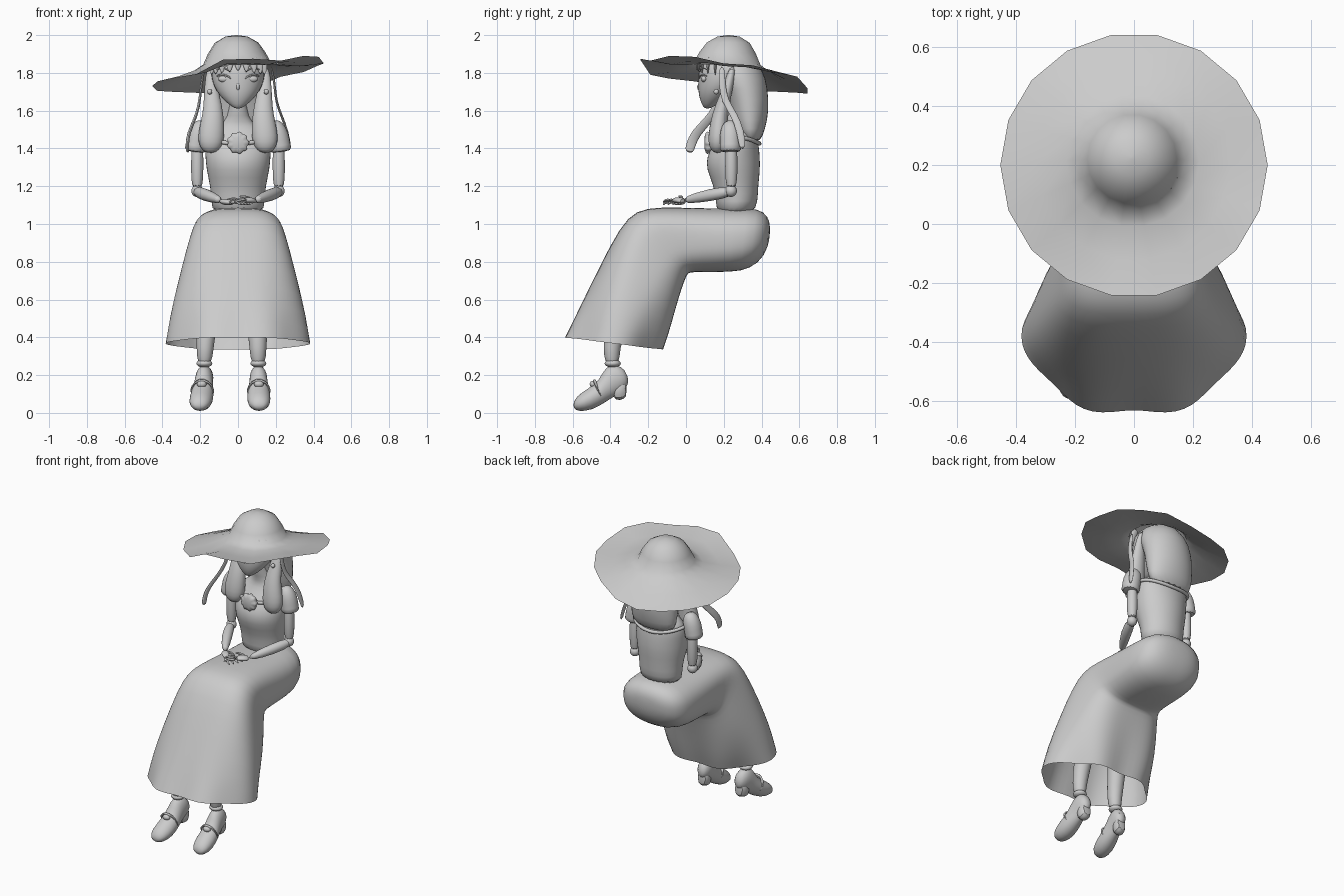
import bpy
import bmesh
import math
from mathutils import Vector

default_cube = bpy.data.objects.get("Cube")
if default_cube:
    bpy.data.objects.remove(default_cube, do_unlink=True)

# one plain grey for the whole figure
grey = bpy.data.materials.new("plain_grey")
grey.use_nodes = True
grey_colour = (0.6, 0.6, 0.6, 1)
grey.diffuse_color = grey_colour
grey.node_tree.nodes["Principled BSDF"].inputs["Base Color"].default_value = grey_colour


def finish(name, bm, smooth=1, angle=60):
    bmesh.ops.recalc_face_normals(bm, faces=bm.faces)
    mesh = bpy.data.meshes.new(name)
    bm.to_mesh(mesh)
    bm.free()
    mesh.materials.append(grey)
    obj = bpy.data.objects.new(name, mesh)
    bpy.context.collection.objects.link(obj)
    if smooth:
        modifier = obj.modifiers.new("rounding", 'SUBSURF')
        modifier.levels = modifier.render_levels = smooth
    bpy.ops.object.select_all(action='DESELECT')
    obj.select_set(True)
    bpy.context.view_layer.objects.active = obj
    bpy.ops.object.shade_smooth_by_angle(angle=math.radians(angle))


def skin(name, rings, caps=(True, True), closed=False, smooth=1):
    """Join rings of points into one surface."""
    bm = bmesh.new()
    rows = [[bm.verts.new(p) for p in ring] for ring in rings]
    count = len(rows[0])
    pairs = list(zip(rows, rows[1:]))
    if closed:
        pairs.append((rows[-1], rows[0]))
    for low, high in pairs:
        for i in range(count):
            j = (i + 1) % count
            bm.faces.new((low[i], low[j], high[j], high[i]))
    if caps[0] and not closed:
        bm.faces.new(rows[0])
    if caps[1] and not closed:
        bm.faces.new(rows[-1])
    finish(name, bm, smooth)


def oval(centre, u, v, sides, power=1):
    points = []
    for i in range(sides):
        a = math.tau * i / sides
        c, s = math.cos(a), math.sin(a)
        points.append(Vector(centre) + u * math.copysign(abs(c) ** power, c)
                      + v * math.copysign(abs(s) ** power, s))
    return points


def column(name, levels, sides=16):
    """Upright form from (z, y centre, half width, half depth)."""
    skin(name, [oval((0, y, z), Vector((w, 0, 0)), Vector((0, d, 0)), sides)
                for z, y, w, d in levels])


def limb(name, stations, flat=1, sides=10, closed=False, smooth=1):
    """Tube through (x, y, z, radius); flat scales its second axis."""
    points = [Vector(s[:3]) for s in stations]
    last = len(points) - 1
    rings = []
    for i, p in enumerate(points):
        if closed:
            d = points[(i + 1) % len(points)] - points[i - 1]
            side = Vector((0, 0, 1))
        else:
            d = points[min(i + 1, last)] - points[max(i - 1, 0)]
            side = Vector((0, 1, 0)).cross(d).normalized()
        across = d.cross(side).normalized()
        r = stations[i][3]
        rings.append(oval(p, side * r, across * r * flat, sides))
    skin(name, rings, closed=closed, smooth=smooth)


def profile_loft(name, sections, place, sides=20, caps=(True, True)):
    """Form from (top y, top z, bottom y, bottom z, half width, roundness)."""
    rings = []
    for ty, tz, by, bz, w, power in sections:
        top, bottom = Vector((0, ty, tz)), Vector((0, by, bz))
        ring = oval((top + bottom) / 2, Vector((w, 0, 0)), (top - bottom) / 2, sides, power)
        rings.append([place(p) for p in ring])
    skin(name, rings, caps)


def ball(name, centre, radii):
    bm = bmesh.new()
    bmesh.ops.create_uvsphere(bm, u_segments=14, v_segments=10, radius=1)
    for v in bm.verts:
        v.co = Vector(centre) + Vector(a * b for a, b in zip(v.co, radii))
    finish(name, bm, 0)


# sun hat: domed crown flowing into a floppy brim with an uneven rim
rim_lift = (.06, .05, .015, -.01, -.07, -.1, -.095, -.09, -.085,
            -.06, -.035, -.02, 0, .08, .085, .075, .1, .095)
hat_rings = []
for r, z in ((.005, 2), (.06, 1.992), (.115, 1.96), (.152, 1.905), (.178, 1.85),
             (.225, 1.825), (.33, 1.802), (.449, 1.79)):
    tilt = max(0, min(1, (r - .1) / .3))
    ring = []
    for i, rim in enumerate(rim_lift):
        a = math.tau * i / len(rim_lift)
        ring.append((r * math.cos(a) * (1 + .012 * tilt) - .008 * (1 - tilt),
                     .225 - .025 * tilt + r * math.sin(a), z + tilt * r / .449 * rim))
    hat_rings.append(ring)
skin("sun_hat", hat_rings, (True, False), smooth=0)

# head and face
column("head", [(1.61, .112, .014, .012), (1.632, .125, .05, .042), (1.68, .15, .1, .085),
                (1.73, .18, .132, .118), (1.78, .2, .145, .138), (1.84, .21, .145, .144),
                (1.9, .21, .1, .1)])
limb("nose", [(0, .085, 1.765, .007), (0, .06, 1.722, .012), (0, .075, 1.705, .006)], sides=6)
ball("mouth", (0, .081, 1.668), (.018, .007, .004))

# hair: back mass and pointed fringe
column("back_hair", [(1.92, .23, .08, .09), (1.82, .26, .165, .155), (1.72, .32, .17, .115),
                     (1.6, .335, .17, .108), (1.5, .34, .165, .08), (1.43, .345, .145, .05)])
for i in range(9):
    a = math.radians(-160 + i * 17.5)
    c, s = math.cos(a), math.sin(a)
    limb("fringe_lock", [(.12 * c, .2 + .12 * s, 1.9, .028),
                         (.148 * c, .205 + .148 * s, 1.855, .03),
                         (.15 * c, .205 + .146 * s, 1.808 - .025 * abs(c), .004)], .4, 6)

# bodice, chest and neck
column("torso", [(1.05, .26, .14, .1), (1.12, .27, .142, .112), (1.2, .265, .148, .118),
                 (1.29, .25, .17, .145), (1.36, .25, .175, .142), (1.42, .265, .178, .122),
                 (1.48, .28, .165, .09), (1.52, .275, .1, .065), (1.56, .26, .052, .052),
                 (1.68, .22, .045, .045)], sides=20)
band = []
for i in range(24):
    a = math.tau * i / 24
    band.append((.182 * math.cos(a), .265 + .125 * math.sin(a),
                 1.425 + .035 * math.cos(a) ** 2, .012))
limb("neckline_band", band, closed=True, sides=8)

# scalloped brooch
brooch = []
for y, size in ((.135, .05), (.112, .056), (.105, .05), (.098, .03)):
    brooch.append([(size * (1 + .07 * math.cos(9 * a)) * math.cos(a), y,
                    1.43 + size * (1 + .07 * math.cos(9 * a)) * math.sin(a))
                   for a in (math.tau * i / 36 for i in range(36))])
skin("brooch", brooch, smooth=0)


def hem_wave(p):
    """Folds grow toward the hem."""
    fold = max(0, (.72 - p.z) / .37) * .06
    a = math.atan2(p.y + .38, p.x)
    k = 1 + fold * math.cos(6 * a)
    return Vector((p.x * k, -.38 + (p.y + .38) * k, p.z))


# long skirt bent over the lap, open at the hem
profile_loft("skirt", [(.445, .99, .445, .93, .05, 1), (.436, 1.04, .42, .83, .16, .9),
                       (.385, 1.085, .34, .76, .23, .85), (.26, 1.08, .24, .745, .24, .8),
                       (.05, 1.085, .08, .745, .236, .75), (-.14, 1.09, .02, .745, .234, .65),
                       (-.265, 1.075, .005, .735, .245, .62), (-.35, .985, -.02, .66, .275, .66),
                       (-.46, .77, -.055, .54, .325, .78), (-.56, .57, -.09, .42, .355, .85),
                       (-.643, .4, -.12, .335, .366, .92)],
             hem_wave, 36, (True, False))

# paired parts
for s, side in ((1, "left"), (-1, "right")):
    limb(side + "_front_lock", [(s * .14, .25, 1.84, .025), (s * .145, .225, 1.73, .035),
                                (s * .132, .19, 1.62, .052), (s * .135, .175, 1.54, .064),
                                (s * .143, .17, 1.46, .074), (s * .145, .165, 1.405, .062),
                                (s * .142, .165, 1.375, .025)], .75, 12)
    # eye with lash and brow
    ball(side + "_eye", (s * .072, .096, 1.768), (.034, .016, .018))
    lash = []
    for i in range(6):
        t = i / 5
        lash.append((s * (.036 + .076 * t), .073 + .036 * t * t,
                     1.771 + .02 * math.sin(math.pi * t * .8), .004))
    limb(side + "_lash", lash, sides=6, smooth=0)
    limb(side + "_brow", [(x, y + .002, z + .034, r * .8) for x, y, z, r in lash],
         sides=6, smooth=0)
    ball(side + "_earring", (s * .15, .16, 1.7), (.014, .014, .014))

    # puffed sleeve, arm and clasped hand
    sleeve = [(s * x, .235, z, r) for x, z, r in
              ((.185, 1.545, .02), (.194, 1.525, .046), (.212, 1.47, .06),
               (.224, 1.41, .055), (.228, 1.378, .063))]
    limb(side + "_sleeve", sleeve, sides=14)
    limb(side + "_upper_arm", [(s * .215, .24, 1.45, .034), (s * .216, .24, 1.3, .035),
                               (s * .216, .24, 1.175, .033)])
    ball(side + "_elbow", (s * .216, .238, 1.175), (.032, .032, .032))
    limb(side + "_forearm", [(s * .225, .25, 1.174, .03), (s * .175, .13, 1.155, .037),
                             (s * .085, -.02, 1.122, .021)])
    rise = .012 * (s + 1) / 2
    limb(side + "_palm", [(s * .09, -.01, 1.12, .014), (s * .065, -.035, 1.116 + rise, .018),
                          (s * .025, -.065, 1.112 + rise, .014)], 1.8)
    for k in range(4):
        limb(side + "_finger", [(s * (.045 - .012 * k), -.085 + .016 * k, 1.115 + rise, .009),
                                (s * (.01 - .015 * k), -.108 + .022 * k, 1.117 + rise, .009),
                                (s * (-.025 - .015 * k), -.122 + .026 * k, 1.1 + rise, .005)],
             sides=6)
    limb(side + "_thumb", [(s * .07, -.02, 1.122 + rise, .011), (s * .03, -.025, 1.134 + rise, .009),
                           (s * .005, -.04, 1.134 + rise, .006)], sides=6)

    # leg, ankle and shoe; the right foot is set wider and turned out
    ankle, knee, turn = (.108, .1, -.02) if s > 0 else (-.178, -.12, .13)

    def foot(p):
        return Vector((ankle + p.x + turn * (p.y + .38), p.y, p.z))

    limb(side + "_leg", [(ankle, -.39, .25, .04), (ankle * .98, -.395, .34, .046),
                         (ankle * .95, -.375, .46, .058), (knee, -.27, .85, .07)], sides=12)
    ball(side + "_ankle", (ankle, -.388, .262), (.043, .043, .022))
    profile_loft(side + "_shoe", [(-.597, .05, -.596, .025, .02, 1), (-.58, .09, -.572, .005, .055, 1),
                                  (-.52, .13, -.495, .012, .066, 1), (-.46, .17, -.42, .06, .058, 1),
                                  (-.43, .245, -.37, .09, .047, 1), (-.375, .265, -.322, .12, .049, 1),
                                  (-.315, .225, -.3, .16, .025, 1)], foot, 14)
    profile_loft(side + "_heel", [(-.39, .15, -.385, .07, .038, .5), (-.355, .18, -.35, .062, .042, .5),
                                  (-.315, .18, -.308, .08, .036, .5)], foot, 8)
    strap = []
    for i in range(14):
        a = math.tau * i / 14
        p = foot(Vector((.056 * math.cos(a), -.465 - .02 * math.sin(a), .118 + .054 * math.sin(a))))
        strap.append((*p, .008))
    limb(side + "_strap", strap, closed=True, sides=6, smooth=0)
    ball(side + "_buckle", foot(Vector((0, -.492, .152))), (.026, .018, .018))

# hat ribbons, broad from the side: one hangs back, one is blown forward
limb("left_ribbon", [(.175, .19, 1.84, .006), (.195, .19, 1.74, .007), (.2, .205, 1.65, .007),
                     (.228, .255, 1.58, .007), (.262, .29, 1.49, .008), (.278, .3, 1.39, .007)],
     2.8, 8)
limb("right_ribbon", [(-.175, .19, 1.84, .006), (-.195, .19, 1.74, .007), (-.205, .17, 1.62, .008),
                      (-.235, .11, 1.54, .009), (-.262, .05, 1.48, .01), (-.27, .025, 1.42, .01),
                      (-.265, .015, 1.375, .009)], 2.8, 8)
